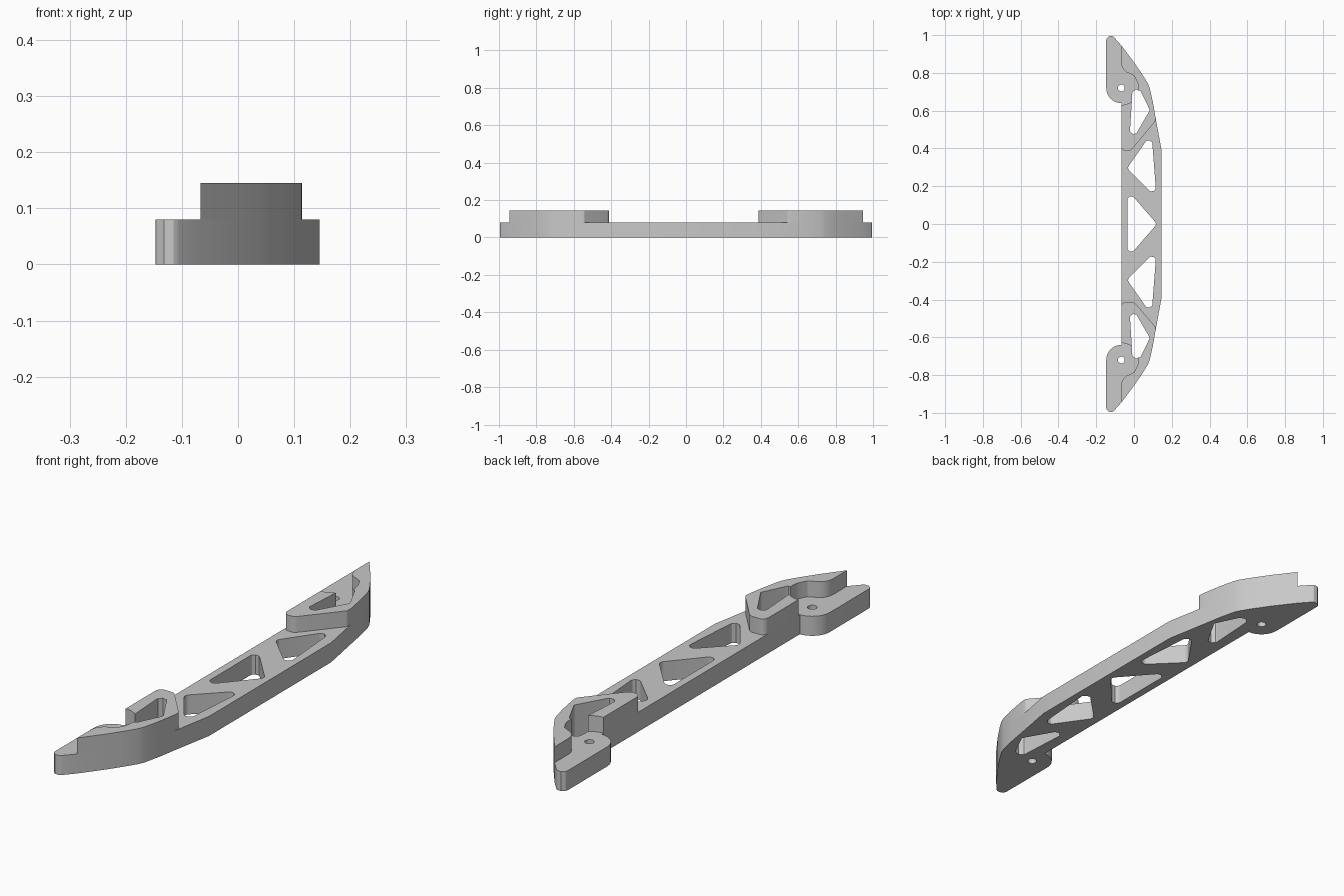
import bpy, bmesh
from math import cos, sin, tan, radians
from mathutils import Vector

cube = bpy.data.objects.get("Cube")
if cube:
    bpy.data.objects.remove(cube, do_unlink=True)

grey = bpy.data.materials.new("light_grey")
grey.use_nodes = True
grey.diffuse_color = (0.58, 0.58, 0.58, 1)
grey.node_tree.nodes["Principled BSDF"].inputs["Base Color"].default_value = (0.58, 0.58, 0.58, 1)

BASE_TOP, RAISED_TOP = 0.08, 0.145
INNER = -0.067                      # x of the straight inner edge
PIVOT = Vector((INNER, 0.72))       # screw position


def arc(center, radius, start, end, steps=8):
    angles = [radians(start + (end - start) * i / steps) for i in range(steps + 1)]
    return [Vector((center[0] + radius * cos(a), center[1] + radius * sin(a))) for a in angles]


def rounded(corners, steps=6):
    """Polygon from (x, y, radius) corners, each filleted by its radius."""
    points = []
    for i, (x, y, r) in enumerate(corners):
        p = Vector((x, y))
        a = (Vector(corners[i - 1][:2]) - p).normalized()
        b = (Vector(corners[(i + 1) % len(corners)][:2]) - p).normalized()
        if r == 0:
            points.append(p)
            continue
        half = a.angle(b) / 2
        center = p + (a + b).normalized() * r / sin(half)
        start, end = p + a * r / tan(half), p + b * r / tan(half)
        for k in range(steps + 1):
            mid = (start - center).lerp(end - center, k / steps)
            points.append(center + mid.normalized() * r)
    return points


def flip(points):
    return [Vector((p.x, -p.y)) for p in reversed(points)]


def prism(name, loops, bottom, top):
    """Extruded plate; loops after the first are through holes."""
    bm = bmesh.new()
    edges = []
    for loop in loops:
        verts = [bm.verts.new((p.x, p.y, bottom)) for p in loop]
        edges += [bm.edges.new((v, verts[i - 1])) for i, v in enumerate(verts)]
    bmesh.ops.triangle_fill(bm, edges=edges, use_beauty=True)
    grown = bmesh.ops.extrude_face_region(bm, geom=bm.faces[:])["geom"]
    moved = [g for g in grown if isinstance(g, bmesh.types.BMVert)]
    bmesh.ops.translate(bm, verts=moved, vec=(0, 0, top - bottom))
    bmesh.ops.recalc_face_normals(bm, faces=bm.faces[:])
    mesh = bpy.data.meshes.new(name)
    bm.to_mesh(mesh)
    bm.free()
    mesh.materials.append(grey)
    obj = bpy.data.objects.new(name, mesh)
    bpy.context.collection.objects.link(obj)
    bpy.ops.object.select_all(action='DESELECT')
    obj.select_set(True)
    bpy.context.view_layer.objects.active = obj
    bpy.ops.object.shade_smooth_by_angle(angle=radians(25))


# Curved outer edge of one end, from the tip towards the middle
outer = [Vector(p) for p in ((INNER, 0.945), (0, 0.856), (0.045, 0.79), (0.073, 0.745),
                             (0.083, 0.72), (0.099, 0.65), (0.113, 0.57))]

# Beam outline: ear, rounded tip and outer edge, mirrored to the other end
tip = rounded([(-0.147, 0.72, 0), (-0.147, 1.035, 0.024), (INNER, 0.945, 0)])[1:-1]
half = arc(PIVOT, 0.08, -90, -180) + tip + outer + [Vector((0.145, 0.395))]
outline = half + flip(half)

# Lightening windows and screw holes
end_window = rounded([(-0.004, 0.785, 0.025), (-0.026, 0.412, 0.02), (0.084, 0.603, 0.006)])
side_window = rounded([(0.093, 0.48, 0.02), (-0.037, 0.295, 0.02), (0.119, 0.14, 0.02)])
middle_window = rounded([(-0.035, 0.18, 0.02), (-0.035, -0.18, 0.02), (0.122, 0, 0.02)])
screw_hole = arc(PIVOT, 0.018, 0, 345, 23)
holes = [middle_window]
for hole in (end_window, side_window, screw_hole):
    holes += [hole, flip(hole)]
prism("beam", [outline] + holes, 0, BASE_TOP)

# Raised end blocks: the pocket round the screw opens into the end window
window_rim = [p for p in end_window if (p - PIVOT).length > 0.092]
while window_rim[0].y > 0.6:        # start at the foot of the window
    window_rim.append(window_rim.pop(0))
pocket = (arc(PIVOT, 0.09, -90, -52, 5) + window_rim + arc(PIVOT, 0.09, -8, 30, 5)
          + [Vector(p) for p in ((0, 0.785), (-0.02, 0.795), (-0.04, 0.803),
                                 (-0.057, 0.82), (-0.065, 0.838), (INNER, 0.86))])

for name, foot_y, bend_x, mirrored in (("back_raised_block", 0.387, -0.018, False),
                                       ("front_raised_block", 0.412, 0, True)):
    foot = rounded([(0.113, 0.57, 0), (0.114, 0.545, 0.015), (bend_x, foot_y, 0.03),
                    (INNER, foot_y, 0.025), (INNER, 0.63, 0)])[1:-1]
    shape = outer + foot + pocket
    prism(name, [flip(shape) if mirrored else shape], BASE_TOP, RAISED_TOP)
